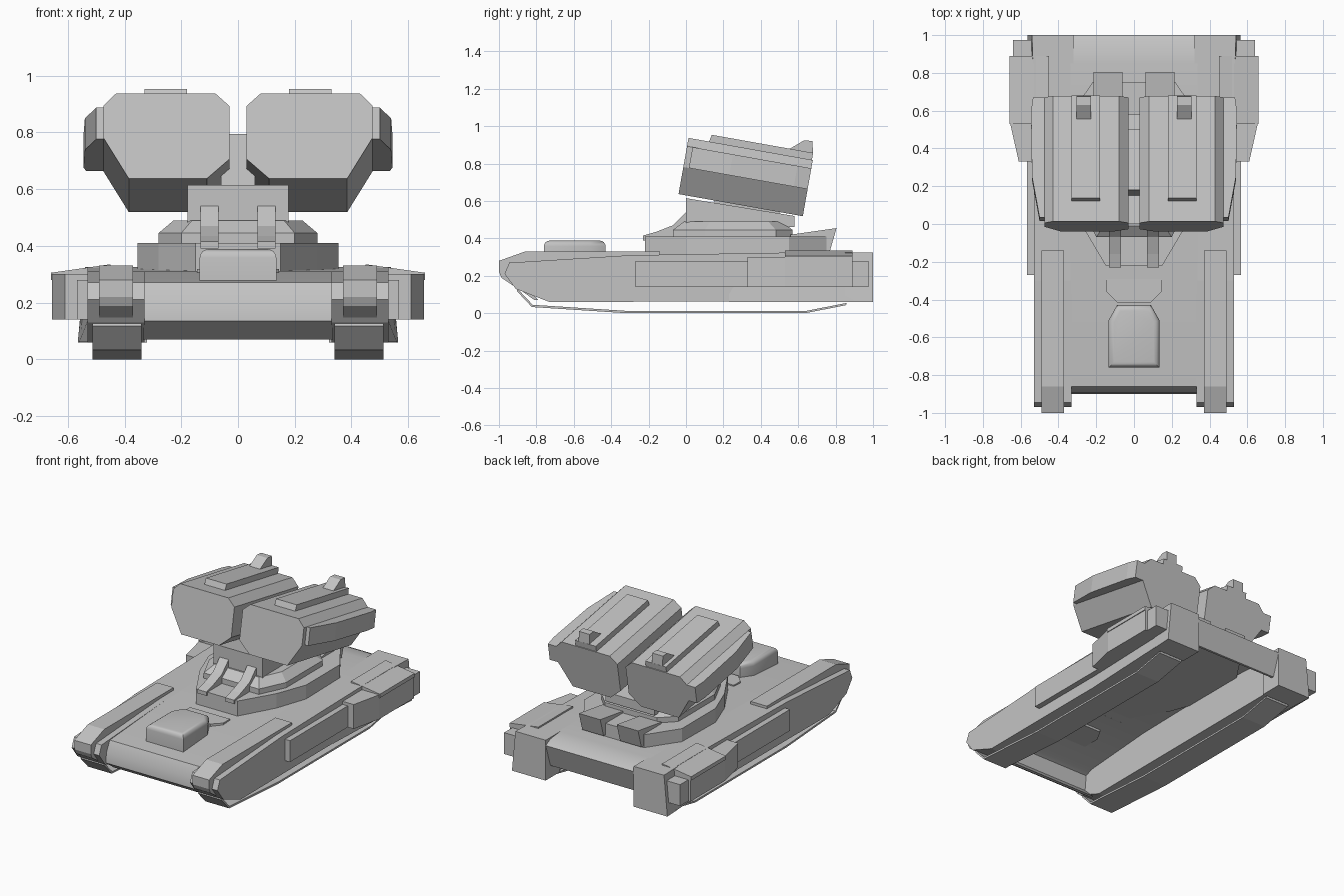
import bpy, bmesh, math
from mathutils import Matrix

if "Cube" in bpy.data.objects:
    bpy.data.objects.remove(bpy.data.objects["Cube"])

grey = bpy.data.materials.new("plain grey")
grey.diffuse_color = (0.55, 0.55, 0.55, 1)
grey.use_nodes = True
grey.node_tree.nodes["Principled BSDF"].inputs["Base Color"].default_value = grey.diffuse_color


def loft(name, rings, mirror=False, matrix=None):
    """Closed solid through rings of equal point count."""
    bm = bmesh.new()
    loops = [[bm.verts.new(p) for p in r] for r in rings]
    n = len(loops[0])
    bm.faces.new(loops[0])
    bm.faces.new(loops[-1])
    for a, b in zip(loops, loops[1:]):
        for i in range(n):
            bm.faces.new((a[i], a[(i + 1) % n], b[(i + 1) % n], b[i]))
    if matrix:
        bm.transform(matrix)
    bmesh.ops.recalc_face_normals(bm, faces=bm.faces)
    me = bpy.data.meshes.new(name)
    bm.to_mesh(me)
    bm.free()
    me.materials.append(grey)
    ob = bpy.data.objects.new(name, me)
    bpy.context.collection.objects.link(ob)
    if mirror:
        ob.modifiers.new("mirror", "MIRROR").use_mirror_merge = False
    return ob


def side(name, x0, x1, prof, **k):
    """Extrude a (y, z) profile along x."""
    return loft(name, [[(x, y, z) for y, z in prof] for x in (x0, x1)], **k)


def plan(name, z0, z1, pts, **k):
    """Extrude an (x, y) outline along z."""
    return loft(name, [[(x, y, z) for x, y in pts] for z in (z0, z1)], **k)


def section(name, y0, y1, pts, **k):
    """Extrude an (x, z) section along y."""
    return loft(name, [[(x, y, z) for x, z in pts] for y in (y0, y1)], **k)


def sym(pts):
    """Complete a right-hand outline with its mirror."""
    return pts + [(-x, y) for x, y in reversed(pts)]


def smooth(ob, angle):
    bpy.ops.object.select_all(action="DESELECT")
    bpy.context.view_layer.objects.active = ob
    ob.select_set(True)
    bpy.ops.object.shade_smooth_by_angle(angle=math.radians(angle))


# Hull shell, open underneath
hull = side("hull_deck", -.335, .335, [
    (-.90, .135), (-.895, .20), (-.86, .27), (-.3, .31), (.6, .325), (.85, .325), (.95, .315),
    (1, .29), (.95, .14), (.935, .14), (.95, .25), (.9, .30), (.6, .315), (-.3, .30),
    (-.8, .262), (-.85, .24), (-.86, .14), (-.79, .07), (-.81, .07)])
smooth(hull, 35)

# Side track housings, raised strips and thin track belts
side("track_housing", .33, .53, [
    (-.97, .21), (-.945, .27), (-.3, .31), (.6, .325), (.99, .325), (.99, .065),
    (-.73, .06), (-.91, .13)], mirror=True)
side("fender_strip", .37, .49, [
    (-1, .22), (-1, .28), (-.86, .33), (-.14, .33), (-.14, .28), (-.8, .2), (-.92, .145),
    (-.985, .188)], mirror=True)
belt = [(-.90, .13), (-.82, .045), (-.31, .012), (.64, .012), (.86, .055)]
side("track_belt", .34, .513,
     belt + [(y - .004, z - .012) for y, z in reversed(belt)], mirror=True)

# Side armour and rear stowage
plan("side_plate", .14, .28, [(.52, -.27), (.567, -.27), (.567, .34), (.52, .34)], mirror=True)
plan("side_box", .14, .30, [
    (.5, .33), (.61, .33), (.655, .53), (.655, .89), (.5, .89)], mirror=True)
plan("side_box_end", .14, .28, [(.5, .88), (.64, .88), (.64, .975), (.5, .975)], mirror=True)
section("side_box_lid", .53, .89, [(.45, .335), (.66, .305), (.66, .28), (.45, .28)], mirror=True)
loft("rear_box", [
    [(.32, .85, .325), (.535, .85, .325), (.557, .85, .06), (.32, .85, .06)],
    [(.32, 1, .325), (.54, 1, .325), (.565, 1, .06), (.32, 1, .06)]], mirror=True)
loft("lower_flare", [
    [(.45, .23, .14), (.529, .23, .14), (.531, .23, .061), (.45, .23, .061)],
    [(.45, .9, .14), (.55, .9, .14), (.56, .9, .061), (.45, .9, .061)]], mirror=True)

# Front hatch with rounded top
hatch = plan("front_hatch", .275, .388, sym([(.135, -.76), (.135, -.51), (.09, -.43)]))
bm = bmesh.new()
bm.from_mesh(hatch.data)
bmesh.ops.bevel(bm, geom=[e for e in bm.edges if min(v.co.z for v in e.verts) > .3],
                offset=.03, segments=4, profile=.5, affect="EDGES")
bm.to_mesh(hatch.data)
bm.free()
smooth(hatch, 35)

# Low lip behind the hatch
plan("deck_lip", .30, .318, sym([(.09, -.415), (.145, -.36), (.145, -.29)]))

# Turret base, upper tier and neck
plan("turret_base", .30, .41, sym([
    (.15, -.22), (.28, .0), (.355, .2), (.355, .55), (.22, .75)]))
tier = sym([(.2, -.07), (.28, .1), (.28, .48), (.19, .57)])
loft("turret_tier", [
    [(x, y, .40) for x, y in tier], [(x, y, .445) for x, y in tier],
    [(x * .81, .26 + (y - .26) * .82, .49) for x, y in tier]])
side("turret_neck", -.178, .178, [(0, .46), (0, .615), (.58, .52), (.58, .46)])
side("neck_brace", .068, .133, [
    (-.23, .39), (-.23, .415), (-.16, .435), (-.07, .47), (0, .54), (.02, .54), (.02, .39)],
    mirror=True)
side("turret_rear_box", .06, .215, [
    (.56, .335), (.56, .42), (.805, .455), (.77, .335)], mirror=True)
side("pod_mount", -.06, .06, [(.15, .58), (.18, .795), (.5, .735), (.5, .5)])

# Launcher pods, built level then tilted down to the rear
tilt = Matrix.Translation((0, -.04, .637)) @ Matrix.Rotation(math.radians(-10.1), 4, "X")
pod = dict(mirror=True, matrix=tilt)
section("launcher_pod", 0, .675, [
    (.03, .07), (.03, .26), (.08, .305), (.43, .305), (.475, .26), (.475, .147),
    (.385, 0), (.11, 0)], **pod)
loft("pod_side_box", [
    [(.45, y, .26), (x, y, .26), (x, y, .147), (.45, y, .147)]
    for y, x in ((.03, .50), (.25, .54), (.6, .545), (.675, .535))], **pod)
side("pod_top_plate", .18, .33, [(.11, .30), (.12, .343), (.67, .343), (.67, .30)], **pod)
side("pod_fin", .228, .305, [(.54, .34), (.61, .40), (.655, .405), (.67, .34)], **pod)
